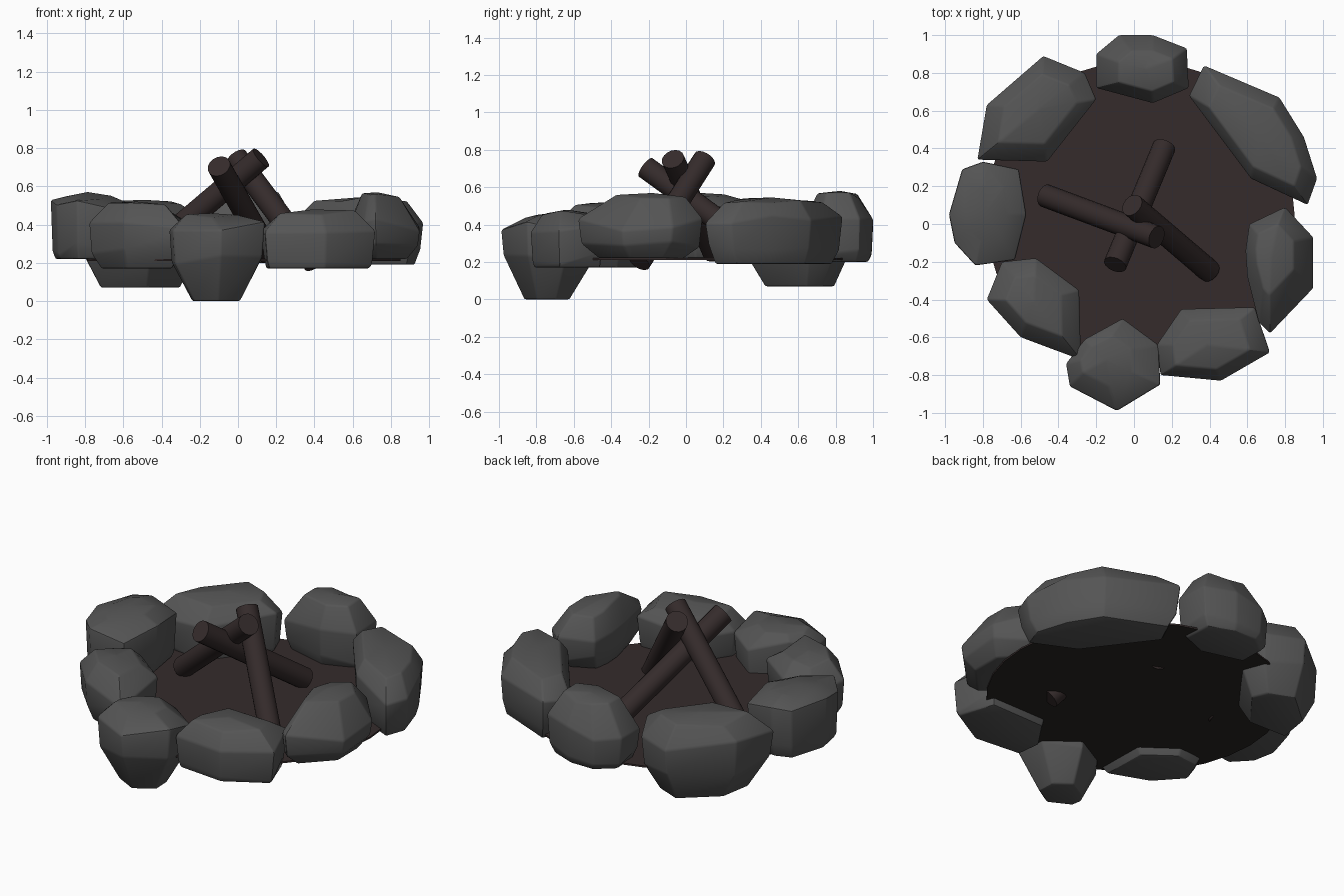
import bpy, bmesh, math, random
from mathutils import Vector

cube = bpy.data.objects.get("Cube")
if cube:
    bpy.data.objects.remove(cube, do_unlink=True)
random.seed(4)


def make_material(name, color):
    material = bpy.data.materials.new(name)
    material.use_nodes = True
    material.diffuse_color = (*color, 1)
    shader = material.node_tree.nodes["Principled BSDF"]
    shader.inputs["Base Color"].default_value = (*color, 1)
    shader.inputs["Roughness"].default_value = 0.9
    return material


stone_grey = make_material("stone grey", (0.09, 0.09, 0.09))
charred_brown = make_material("charred brown", (0.035, 0.024, 0.024))
soot_black = make_material("soot black", (0.021, 0.018, 0.016))


def finish(name, bm, materials, angle):
    """Turn a bmesh into a shaded object."""
    bmesh.ops.recalc_face_normals(bm, faces=bm.faces[:])
    mesh = bpy.data.meshes.new(name)
    bm.to_mesh(mesh)
    bm.free()
    for material in materials:
        mesh.materials.append(material)
    obj = bpy.data.objects.new(name, mesh)
    bpy.context.collection.objects.link(obj)
    bpy.ops.object.select_all(action='DESELECT')
    obj.select_set(True)
    bpy.context.view_layer.objects.active = obj
    bpy.ops.object.shade_smooth_by_angle(angle=math.radians(angle))
    return obj


def stone(name, outline, heights, bottom_scale, top_scale, top_shift=(0, 0)):
    """Loft a plan outline through four heights, then chip the edges."""
    bm = bmesh.new()
    count = len(outline)
    center = sum((Vector(p) for p in outline), Vector((0, 0))) / count
    top_center = center + Vector(top_shift)
    middles = (center, center, center, top_center)
    scales = (bottom_scale, 0.95, 1.0, top_scale)
    wobble = (0, 0.035, 0.035, 0.015)
    rings = []
    for height, scale, rough, middle in zip(heights, scales, wobble, middles):
        ring = []
        for point in outline:
            spot = middle + (Vector(point) - center) * scale
            ring.append(bm.verts.new((*spot, height + random.uniform(-rough, rough))))
        rings.append(ring)
    for lower, upper in zip(rings, rings[1:]):
        for i in range(count):
            j = (i + 1) % count
            bm.faces.new((lower[i], lower[j], upper[j], upper[i]))
    bm.faces.new(rings[0][::-1])
    peak = bm.verts.new((*top_center, heights[-1] + 0.02))
    for i in range(count):
        bm.faces.new((rings[-1][i], rings[-1][(i + 1) % count], peak))
    bmesh.ops.recalc_face_normals(bm, faces=bm.faces[:])
    sharp = [e for e in bm.edges if e.calc_face_angle(0) > math.radians(18)]
    bmesh.ops.bevel(bm, geom=sharp, offset=0.01, offset_type='OFFSET', segments=2,
                    profile=0.5, affect='EDGES', clamp_overlap=True)
    return finish(name, bm, [stone_grey], 28)


def log(name, top, foot, radius=0.062):
    """Round log between two points."""
    top, foot = Vector(top), Vector(foot)
    bm = bmesh.new()
    bmesh.ops.create_cone(bm, cap_ends=True, segments=16, radius1=radius,
                          radius2=radius, depth=(top - foot).length)
    obj = finish(name, bm, [charred_brown], 35)
    obj.location = (top + foot) / 2
    obj.rotation_mode = 'QUATERNION'
    obj.rotation_quaternion = (top - foot).to_track_quat('Z', 'Y')


# Ring of stones
stone("back_stone",
      [(-.2, .72), (.1, .64), (.29, .72), (.28, .93), (.1, 1), (-.08, 1), (-.2, .9)],
      (.2, .26, .41, .56), .82, .6, (.02, -.02))
stone("back_left_stone",
      [(.29, .68), (.47, .44), (.62, .24), (.92, .1), (.97, .24), (.9, .46),
       (.77, .67), (.37, .84)],
      (.19, .27, .44, .525), .85, .72)
stone("left_stone",
      [(.59, -.14), (.6, -.28), (.66, -.52), (.72, -.58), (.95, -.34), (.95, -.07),
       (.8, .09), (.61, 0)],
      (.22, .31, .4, .55), .68, .56, (-.01, .05))
stone("front_left_stone",
      [(.12, -.64), (.14, -.8), (.46, -.83), (.72, -.68), (.64, -.44), (.25, -.45)],
      (.17, .22, .39, .46), .9, .68)
stone("front_stone",
      [(-.36, -.74), (-.34, -.86), (-.09, -.99), (.14, -.85), (.13, -.64), (-.06, -.5),
       (-.26, -.61)],
      (0, .21, .39, .44), .5, .55, (-.03, .02))
stone("front_right_stone",
      [(-.78, -.4), (-.6, -.6), (-.28, -.72), (-.29, -.35), (-.52, -.18), (-.7, -.2)],
      (.17, .26, .4, .5), .74, .6)
stone("right_stone",
      [(-.98, .05), (-.95, -.1), (-.84, -.22), (-.63, -.19), (-.57, .05), (-.61, .29),
       (-.8, .33), (-.91, .29)],
      (.22, .28, .5, .55), .87, .55)
stone("back_right_stone",
      [(-.83, .34), (-.46, .33), (-.2, .66), (-.26, .8), (-.48, .89), (-.78, .63)],
      (.07, .23, .42, .51), .66, .66)

# Ash bed, sooty underneath
bed = bmesh.new()
bmesh.ops.create_cone(bed, cap_ends=True, segments=32, radius1=.82, radius2=.82, depth=.01)
bmesh.ops.translate(bed, verts=bed.verts[:], vec=(.03, .05, .215))
bed.normal_update()
for face in bed.faces:
    face.material_index = 1 if face.normal.z < -.5 else 0
finish("ash_bed", bed, [charred_brown, soot_black], 30)

# Leaning logs
log("right_log", (.12, -.07, .75), (-.47, .15, .25))
log("back_log", (-.1, -.215, .705), (.16, .41, .25))
log("left_log", (-.01, .1, .75), (.4, -.25, .2))
